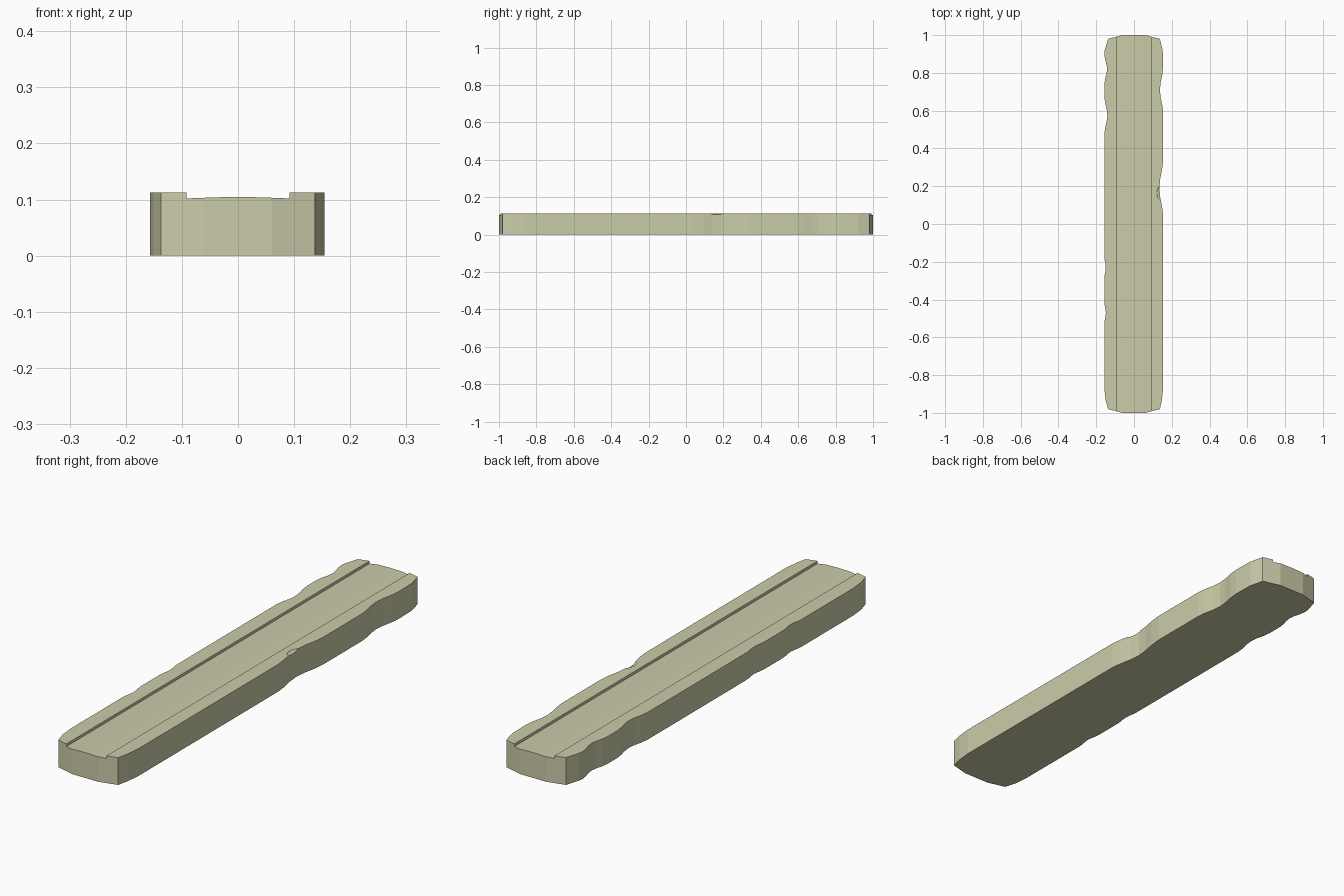
import bpy, bmesh, math

if "Cube" in bpy.data.objects:
    bpy.data.objects.remove(bpy.data.objects["Cube"])

TOP = 0.113


def prism(name, pts, vec):
    """Closed prism from a planar loop of 3D points, extruded by vec."""
    bm = bmesh.new()
    face = bm.faces.new([bm.verts.new(p) for p in pts])
    ext = bmesh.ops.extrude_face_region(bm, geom=[face])
    bmesh.ops.translate(bm, vec=vec, verts=[g for g in ext["geom"] if isinstance(g, bmesh.types.BMVert)])
    bmesh.ops.recalc_face_normals(bm, faces=bm.faces)
    mesh = bpy.data.meshes.new(name)
    bm.to_mesh(mesh)
    bm.free()
    obj = bpy.data.objects.new(name, mesh)
    bpy.context.collection.objects.link(obj)
    return obj


def long_edge(half_width, notches):
    """Worn side as (x, y) points running from front to back; notches are (y, half length, depth)."""
    pts = [(0.137, -0.98), (half_width - 0.006, -0.93), (half_width, -0.87)]
    for y, half, depth in notches:
        for i in range(-3, 4):
            t = i / 3
            pts.append((half_width - depth * (0.5 + 0.5 * math.cos(math.pi * t)), y + t * half))
    return pts + [(half_width - 0.002, 0.92), (0.137, 0.98)]


def cut(target, cutter):
    mod = target.modifiers.new(cutter.name, 'BOOLEAN')
    mod.operation = 'DIFFERENCE'
    mod.solver = 'EXACT'
    mod.object = cutter
    bpy.context.view_layer.objects.active = target
    bpy.ops.object.modifier_apply(modifier=mod.name)
    bpy.data.objects.remove(cutter)


# Plank body with worn long edges and slightly bowed ends
right = long_edge(0.154, [(0.19, 0.15, 0.020), (0.71, 0.12, 0.017)])
left = long_edge(0.157, [(-0.47, 0.06, 0.008), (-0.23, 0.06, 0.007),
                         (0.575, 0.10, 0.016), (0.82, 0.08, 0.015)])
outline = [(-0.06, -1.0), (0.06, -1.0)] + right + [(0.06, 1.0), (-0.06, 1.0)]
outline += [(-x, y) for x, y in reversed(left)]
plank = prism("plank", [(x, y, 0) for x, y in outline], (0, 0, TOP))

# Shallow full-length channel with a crowned floor
section = [(-0.092, 0.15), (-0.092, 0.102), (-0.04, 0.104), (0, 0.105),
           (0.04, 0.104), (0.092, 0.102), (0.092, 0.15)]
channel = prism("channel_cutter", [(x, -1.1, z) for x, z in section], (0, 2.2, 0))
cut(plank, channel)

# Small chip on the right rim
bpy.ops.mesh.primitive_ico_sphere_add(subdivisions=2, radius=1, location=(0.143, 0.165, 0.116))
chip = bpy.context.object
chip.name = "chip_cutter"
chip.scale = (0.024, 0.042, 0.010)
cut(plank, chip)

# Pale weathered colour
mat = bpy.data.materials.new("pale_wood")
mat.diffuse_color = (0.60, 0.60, 0.40, 1)
mat.use_nodes = True
mat.node_tree.nodes["Principled BSDF"].inputs["Base Color"].default_value = mat.diffuse_color
plank.data.materials.clear()
plank.data.materials.append(mat)
